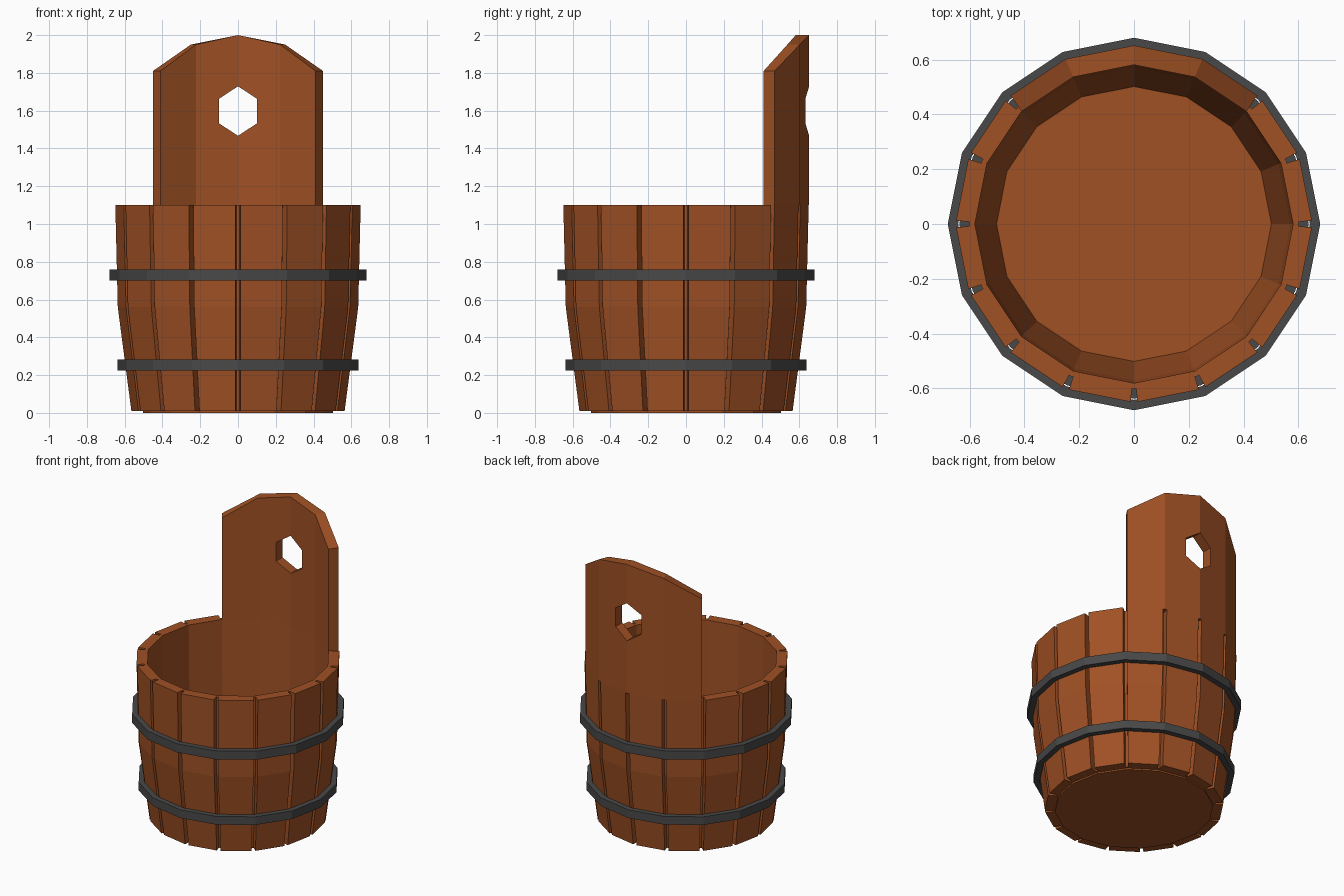
import bpy, bmesh, math
from mathutils import Vector

if "Cube" in bpy.data.objects:
    bpy.data.objects.remove(bpy.data.objects["Cube"])

N = 16                      # staves around the bucket
STEP = 2 * math.pi / N
GAP = 0.013                 # half width of the groove between staves


def material(name, rgb):
    m = bpy.data.materials.new(name)
    m.diffuse_color = (*rgb, 1)
    m.use_nodes = True
    m.node_tree.nodes["Principled BSDF"].inputs["Base Color"].default_value = m.diffuse_color
    return m


wood = material("brown wood", (0.352, 0.082, 0.018))
iron = material("dark iron", (0.065, 0.065, 0.065))


def finish(bm, name, mat):
    bmesh.ops.remove_doubles(bm, verts=bm.verts, dist=1e-5)
    bmesh.ops.recalc_face_normals(bm, faces=bm.faces)
    me = bpy.data.meshes.new(name)
    bm.to_mesh(me)
    bm.free()
    ob = bpy.data.objects.new(name, me)
    bpy.context.collection.objects.link(ob)
    if mat:
        me.materials.append(mat)
    return ob


def corner(k, r, z, shift=0.0):
    """Corner k of the 16-gon, slid along its side towards k+1 (+) or k-1 (-)."""
    p = Vector((r * math.cos(k * STEP), r * math.sin(k * STEP), z))
    if shift:
        j = k + (1 if shift > 0 else -1)
        q = Vector((r * math.cos(j * STEP), r * math.sin(j * STEP), z))
        p += (q - p).normalized() * abs(shift)
    return p


def loft(bm, loops, closed):
    """Skin a list of equally long point loops."""
    rows = [[bm.verts.new(p) for p in loop] for loop in loops]
    n = len(rows[0])
    for a, b in zip(rows, rows[1:]):
        for i in range(n if closed else n - 1):
            j = (i + 1) % n
            bm.faces.new((a[i], a[j], b[j], b[i]))
    return rows


# Stave wall: bottom, belly and rim sections with grooves between the staves
bm = bmesh.new()
levels = [(0.01, 0.567, 0.50), (0.56, 0.639, 0.571), (1.10, 0.652, 0.581)]
for k in range(N):
    loops = []
    for z, ro, ri in levels:
        rb = ro - 0.05
        loops.append([corner(k, rb, z), corner(k, rb, z, 0.008), corner(k, ro, z, GAP),
                      corner(k + 1, ro, z, -GAP), corner(k + 1, rb, z, -0.008),
                      corner(k + 1, rb, z), corner(k + 1, ri, z), corner(k, ri, z)])
    rows = [[bm.verts.new(p) for p in loop] for loop in loops]
    for a, b in zip(rows, rows[1:]):
        for i in (0, 1, 2, 3, 4, 6):       # skip the hidden joints between staves
            bm.faces.new((a[i], a[i + 1 & 7], b[i + 1 & 7], b[i]))
    bm.faces.new(rows[0])
    bm.faces.new(rows[-1])
finish(bm, "stave_wall", wood)

# Floor disc
bm = bmesh.new()
rows = loft(bm, [[corner(k, 0.502, z) for k in range(N)] for z in (0.0, 0.03)], True)
bm.faces.new(rows[0])
bm.faces.new(rows[1])
finish(bm, "floor", wood)

# Iron hoops
for name, z0, z1, ri, ro in (("lower_hoop", 0.225, 0.282, 0.60, 0.638),
                             ("upper_hoop", 0.70, 0.76, 0.642, 0.68)):
    bm = bmesh.new()
    section = [(ri, z0), (ro, z0), (ro, z1), (ri, z1), (ri, z0)]
    loft(bm, [[corner(k, r, z) for k in range(N)] for r, z in section], True)
    finish(bm, name, iron)

# Tall back handle: four staves continued upwards to an arched top
bm = bmesh.new()
tops = {2: 1.81, 3: 1.95, 4: 2.0, 5: 1.95, 6: 1.81}
loops = []
for k, top in tops.items():
    s = {2: GAP, 6: -GAP}.get(k, 0)
    loops.append([corner(k, 0.581, 1.1), corner(k, 0.652, 1.1, s),
                  corner(k, 0.652, top, s), corner(k, 0.581, top)])
rows = loft(bm, loops, True)
bm.faces.new(rows[0])
bm.faces.new(rows[-1])
handle = finish(bm, "back_handle", wood)

# Six-sided grip hole cut through the handle
bm = bmesh.new()
hexagon = [(0.1 / math.cos(math.pi / 6) * math.cos(a), 0.131 * math.sin(a))
           for a in (math.pi / 2 + i * math.pi / 3 for i in range(6))]
rows = loft(bm, [[Vector((x, y, 1.598 + z)) for x, z in hexagon] for y in (0.3, 0.9)], True)
bm.faces.new(rows[0])
bm.faces.new(rows[1])
cutter = finish(bm, "grip_hole_cutter", wood)
cutter.hide_render = True
mod = handle.modifiers.new("grip_hole", "BOOLEAN")
mod.operation = "DIFFERENCE"
mod.solver = "EXACT"
mod.object = cutter
bpy.context.view_layer.objects.active = handle
bpy.ops.object.modifier_apply(modifier=mod.name)
bpy.data.objects.remove(cutter)
